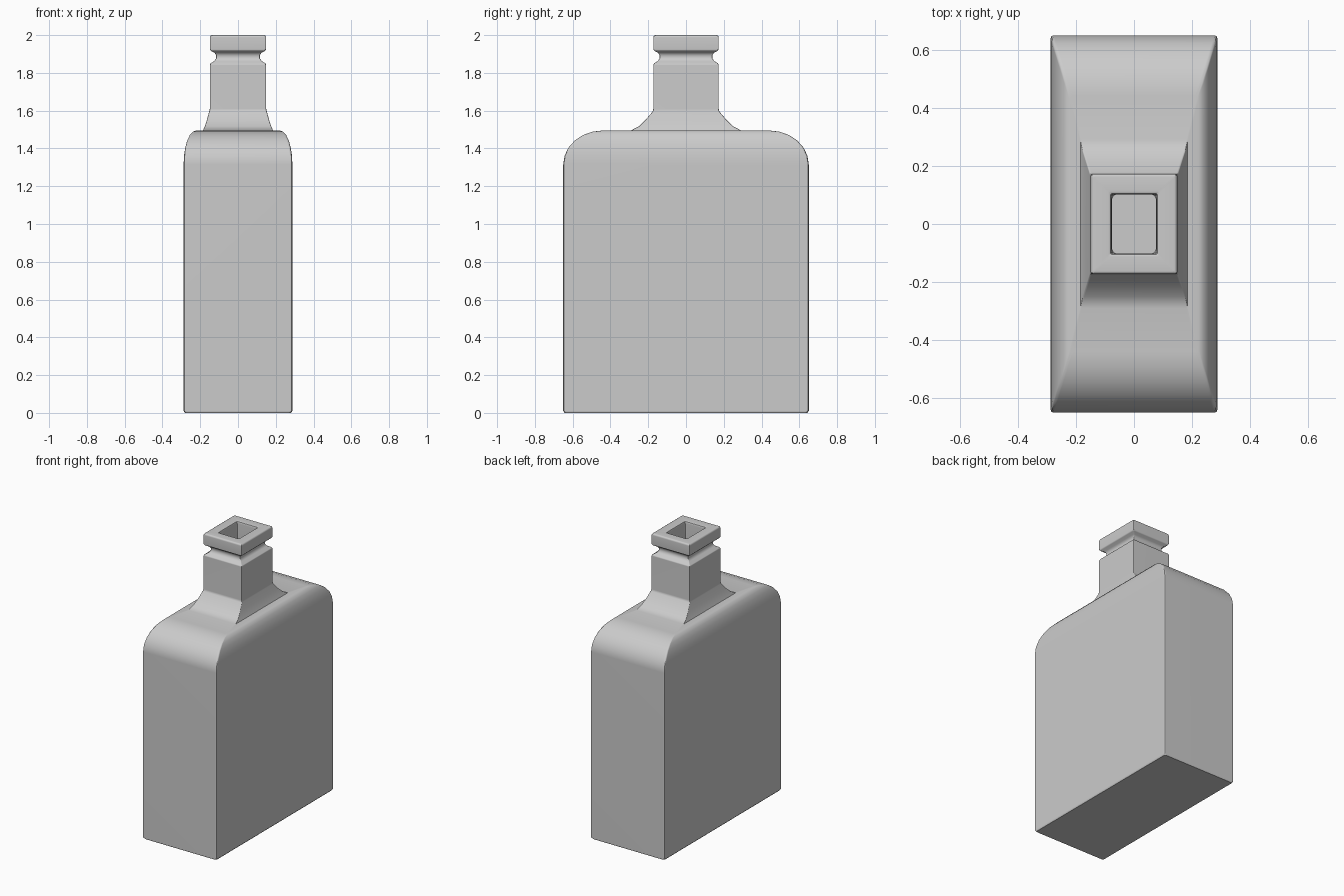
import bpy, bmesh, math

if "Cube" in bpy.data.objects:
    bpy.data.objects.remove(bpy.data.objects["Cube"])


def corner_ring(bm, hx, hy, z, r):
    """Rectangular section with small rounded corners."""
    ring = []
    for k, (sx, sy) in enumerate([(1, 1), (-1, 1), (-1, -1), (1, -1)]):
        for step in range(3):
            a = math.radians(90 * k + 45 * step)
            ring.append(bm.verts.new((sx * (hx - r) + r * math.cos(a),
                                      sy * (hy - r) + r * math.sin(a), z)))
    return ring


def shoulder(hx, hy, z, inset):
    """Quarter curve from the body wall up to the flat top."""
    pts = []
    for i in range(7):
        a = math.radians(15 * i)
        c, s = math.cos(a), math.sin(a)
        pts.append((hx - 0.066 + 0.066 * c, hy - 0.21 + 0.21 * c,
                    z + (0.18 - inset) * s, 0.012))
    return pts


# Outer sections: half width x, half width y, height, corner radius
sections = [(0.280, 0.642, 0.0, 0.012), (0.288, 0.65, 0.01, 0.012)]
sections += shoulder(0.288, 0.65, 1.315, 0)
# Flared neck base and neck
sections += [(0.185, 0.29, 1.496, 0.004), (0.176, 0.25, 1.517, 0.005),
             (0.165, 0.215, 1.55, 0.006), (0.153, 0.177, 1.595, 0.006),
             (0.149, 0.173, 1.61, 0.006), (0.149, 0.173, 1.842, 0.006)]
# Groove and lip: inward offset from the neck, height
for d, z in [(0.003, 1.850), (0.024, 1.863), (0.033, 1.877), (0.033, 1.894),
             (0.024, 1.907), (0.006, 1.916), (0, 1.924), (0, 1.988),
             (0.003, 1.996), (0.010, 2.0), (0.060, 2.0), (0.068, 1.996),
             (0.072, 1.985)]:
    sections.append((0.149 - d, 0.173 - d, z, 0.006))
# Bore and thin hollow inside
sections += [(0.075, 0.102, 1.9, 0.015), (0.075, 0.102, 1.56, 0.015),
             (0.15, 0.26, 1.465, 0.012)]
sections += list(reversed(shoulder(0.26, 0.62, 1.315, 0.03)))
sections.append((0.26, 0.62, 0.03, 0.012))

# Bottle lofted through all sections
bm = bmesh.new()
rings = [corner_ring(bm, *s) for s in sections]
for a, b in zip(rings, rings[1:]):
    n = len(a)
    for i in range(n):
        j = (i + 1) % n
        bm.faces.new((a[i], a[j], b[j], b[i]))
bm.faces.new(list(reversed(rings[0])))
bm.faces.new(rings[-1])
bmesh.ops.recalc_face_normals(bm, faces=bm.faces)
mesh = bpy.data.meshes.new("bottle")
bm.to_mesh(mesh)
bm.free()
bottle = bpy.data.objects.new("bottle", mesh)
bpy.context.collection.objects.link(bottle)
bpy.context.view_layer.objects.active = bottle
bottle.select_set(True)
bpy.ops.object.shade_smooth_by_angle(angle=math.radians(40))
# Keep large walls evenly shaded
weighted = bottle.modifiers.new("even_shading", 'WEIGHTED_NORMAL')
weighted.keep_sharp = True
